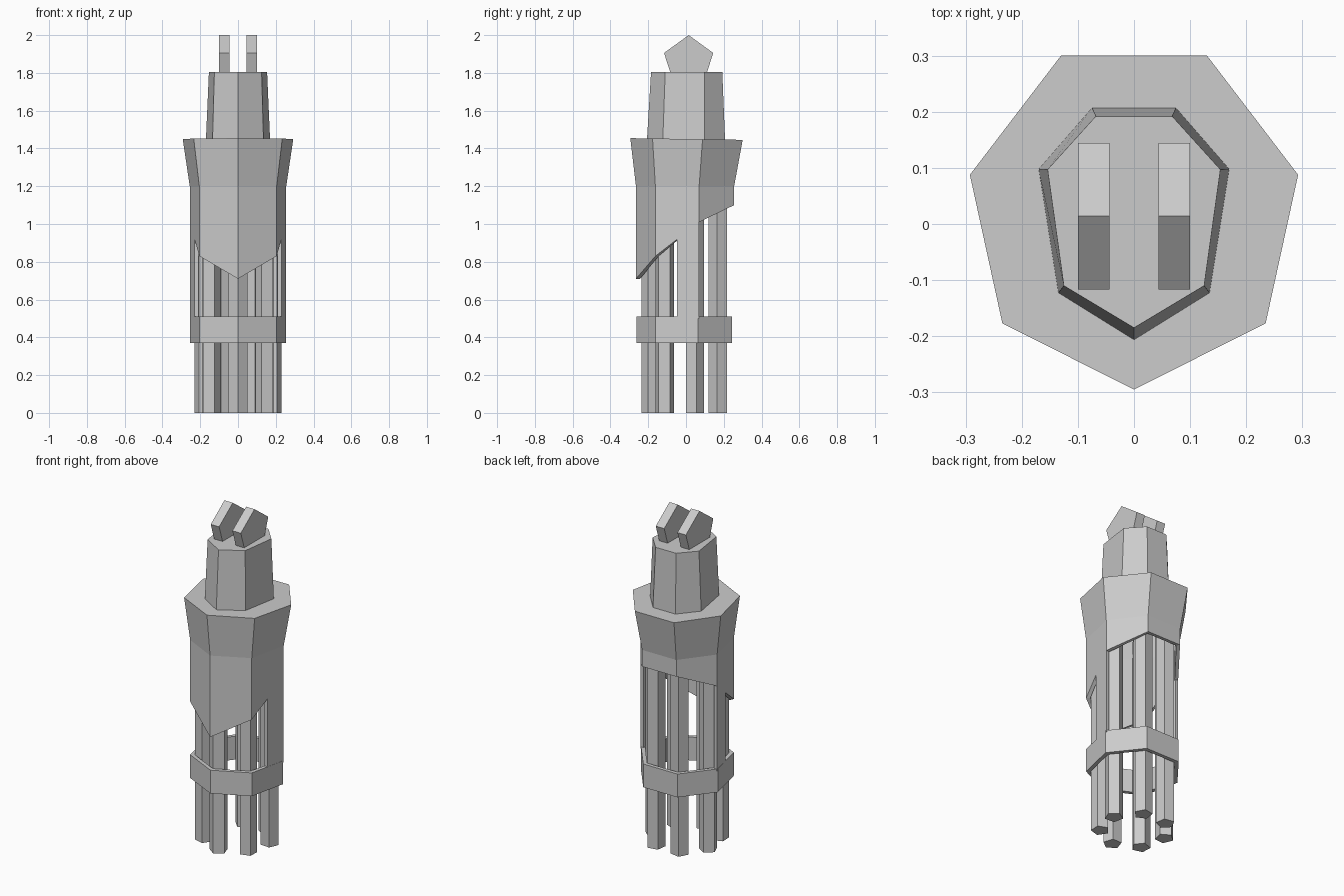
import bpy, bmesh
from math import sin, cos, pi, tau

cube = bpy.data.objects.get("Cube")
if cube:
    bpy.data.objects.remove(cube)

grey = bpy.data.materials.new("plain_grey")
grey.use_nodes = True
grey.diffuse_color = (0.6, 0.6, 0.6, 1)
grey.node_tree.nodes["Principled BSDF"].inputs["Base Color"].default_value = (0.6, 0.6, 0.6, 1)


def heptagon(rx, ry, cy):
    """Seven points with one corner pointing to the front."""
    return [(rx * sin(i * tau / 7), cy - ry * cos(i * tau / 7)) for i in range(7)]


def at_height(points, z):
    return [(x, y, z) for x, y in points]


def midpoint(a, b):
    return tuple((p + q) / 2 for p, q in zip(a, b))


def make_object(name, bm, thickness=0):
    bmesh.ops.recalc_face_normals(bm, faces=bm.faces)
    mesh = bpy.data.meshes.new(name)
    bm.to_mesh(mesh)
    bm.free()
    mesh.materials.append(grey)
    obj = bpy.data.objects.new(name, mesh)
    bpy.context.collection.objects.link(obj)
    if thickness:
        mod = obj.modifiers.new("wall", "SOLIDIFY")
        mod.thickness = thickness
        mod.offset = -1
        mod.use_even_offset = True
    return obj


def loft(name, rings, cap_start=True, cap_end=True, thickness=0):
    """Skin a stack of point rings into one flat-faced part."""
    bm = bmesh.new()
    loops = [[bm.verts.new(p) for p in ring] for ring in rings]
    n = len(loops[0])
    for low, high in zip(loops, loops[1:]):
        for i in range(n):
            j = (i + 1) % n
            bm.faces.new((low[i], low[j], high[j], high[i]))
    if cap_start:
        bm.faces.new(loops[0][::-1])
    if cap_end:
        bm.faces.new(loops[-1])
    return make_object(name, bm, thickness)


# Hollow sleeve: flared top, slanted lower edge
waist = heptagon(0.262, 0.2735, 0.0085)
rim = heptagon(0.3, 0.313, 0.018)
edge_heights = [0.71, 0.83, 1.01, 1.1, 1.1, 1.01, 0.83]
lower_ring = [(x, y, z) for (x, y), z in zip(waist, edge_heights)]
top_ring = [(x, y, 1.45 - 0.015 * y) for x, y in rim]
loft("sleeve", [lower_ring, at_height(waist, 1.2), top_ring],
     cap_start=False, thickness=0.02)

# Side straps from the slanted edge down to the band
for name, front, back in (("left_strap", 1, 2), ("right_strap", 6, 5)):
    a = midpoint(lower_ring[front], lower_ring[back])
    b = lower_ring[back]
    inward = -0.02 if a[0] > 0 else 0.02
    outer = [(a[0], a[1], 0.5), (b[0], b[1], 0.5), b, a]
    inner = [(x + inward, y, z) for x, y, z in outer]
    loft(name, [outer, inner])

# Band around the rods
band = heptagon(0.262, 0.266, 0.004)
loft("band", [at_height(band, 0.37), at_height(band, 0.51)],
     cap_start=False, cap_end=False, thickness=0.022)

# Seven five-sided rods, one behind each corner
for i, (cx, cy) in enumerate(heptagon(0.184, 0.187, 0.003)):
    turn = i * tau / 7 - pi / 2
    section = [(cx + 0.052 * cos(turn + k * tau / 5),
                cy + 0.052 * sin(turn + k * tau / 5)) for k in range(5)]
    loft(f"rod_{i + 1}", [at_height(section, 0), at_height(section, 1.3)])


# Tapered neck
def mirrored(half):
    return half + [(-x, y) for x, y in reversed(half[1:])]


neck_base = mirrored([(0, -0.207), (0.135, -0.123), (0.17, 0.098), (0.075, 0.207)])
neck_top = mirrored([(0, -0.185), (0.125, -0.11), (0.154, 0.097), (0.068, 0.192)])
loft("neck", [at_height(neck_base, 1.44), at_height(neck_top, 1.805)])

# Two upright five-sided plates on the neck
profile = [(0.014 + 0.137 * sin(k * tau / 5), 1.863 + 0.137 * cos(k * tau / 5))
           for k in range(5)]
for name, side in (("left_plate", 1), ("right_plate", -1)):
    loft(name, [[(side * x, y, z) for y, z in profile] for x in (0.044, 0.1)])
